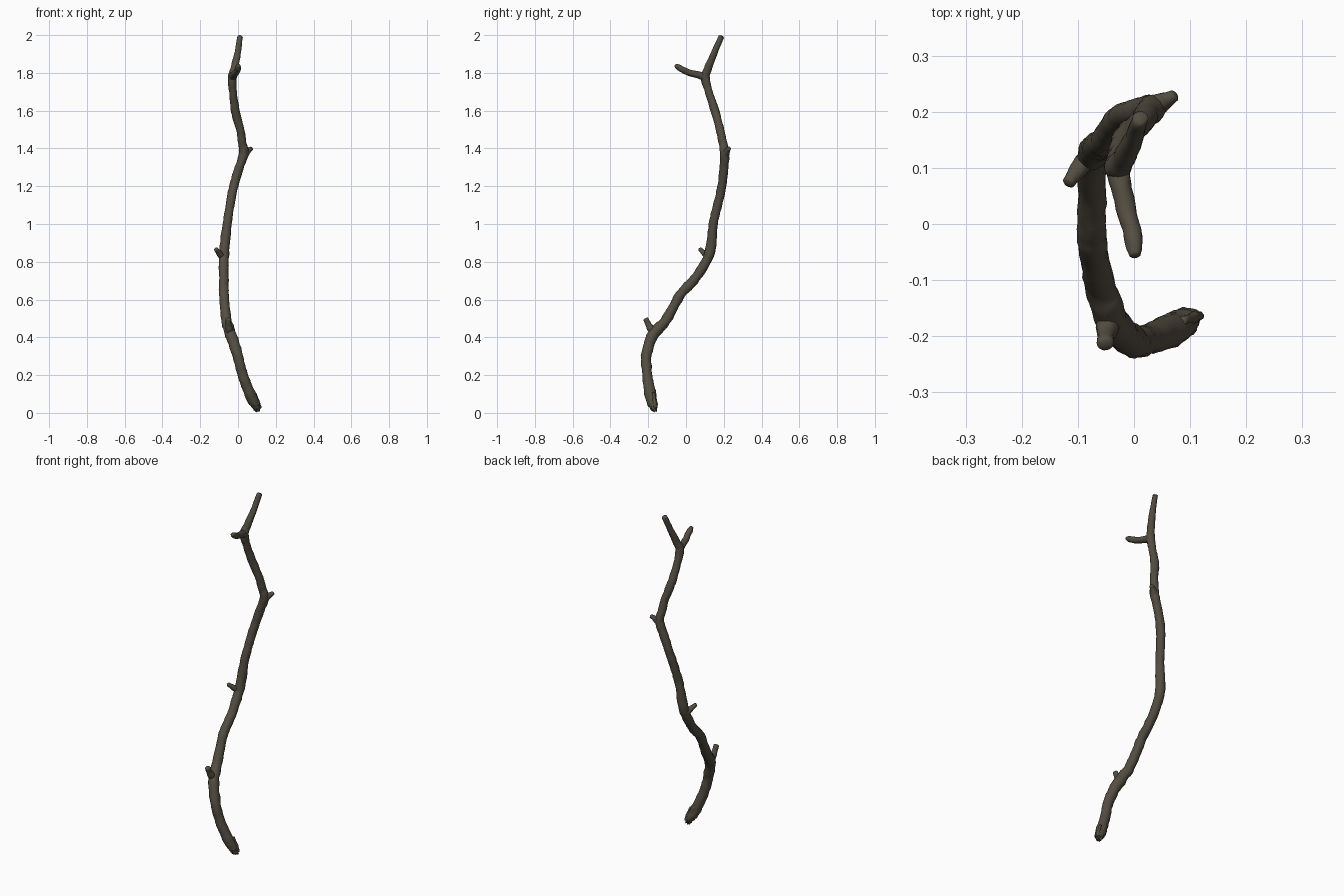
import bpy, bmesh, math, random
from mathutils import Vector, noise

random.seed(4)
SIDES = 18

bark = bpy.data.materials.new("grey brown bark")
bark.diffuse_color = (0.088, 0.075, 0.053, 1)


def spline(pts, steps):
    """Catmull-Rom through (x, y, z, radius) points."""
    p = [Vector(q) for q in pts]
    p = [2 * p[0] - p[1]] + p + [2 * p[-1] - p[-2]]
    out = []
    for i in range(1, len(p) - 2):
        a, b, c, d = p[i - 1:i + 3]
        for s in range(steps):
            t = s / steps
            out.append(0.5 * (2 * b + (c - a) * t + (2 * a - 5 * b + 4 * c - d) * t * t
                              + (3 * b - a - 3 * c + d) * t ** 3))
    return out + [p[-2]]


def limb(name, pts, steps=6, rough=0.13, jag=0.0):
    """Lumpy tube along a path, with blunt rounded ends; jag tears the first end."""
    path = spline(pts, steps)
    cen = [q.xyz for q in path]
    bm = bmesh.new()
    rings, side = [], Vector((1, 0, 0))
    n = len(path)
    for i, q in enumerate(path):
        t = (cen[min(i + 1, n - 1)] - cen[max(i - 1, 0)]).normalized()
        side = (side - t * side.dot(t)).normalized()
        up = t.cross(side)
        ring = []
        for k in range(SIDES):
            a = math.tau * k / SIDES
            d = side * math.cos(a) + up * math.sin(a)
            r = q.w * (1.03 + rough * noise.noise((cen[i] + d * 0.02) * 32)
                       + 0.6 * rough * noise.noise((cen[i] + d * 0.02) * 90))
            co = cen[i] + d * r
            if jag and i < 8:
                co += t * jag * random.uniform(-0.3, 1) * (1 - i / 8)
                co += d * 0.14 * q.w * random.uniform(-1, 1)
            ring.append(bm.verts.new(co))
        rings.append(ring)
    for a, b in zip(rings, rings[1:]):
        for k in range(SIDES):
            j = (k + 1) % SIDES
            bm.faces.new((a[k], a[j], b[j], b[k]))
    # closed ends with a small dome
    for ring, c, t, r in ((rings[0][::-1], cen[0], cen[0] - cen[1], path[0].w),
                          (rings[-1], cen[-1], cen[-1] - cen[-2], path[-1].w)):
        t = t.normalized()
        inner = [bm.verts.new(c + (v.co - c) * 0.65 + t * r * 0.3) for v in ring]
        for k in range(SIDES):
            j = (k + 1) % SIDES
            bm.faces.new((ring[k], ring[j], inner[j], inner[k]))
        bm.faces.new(inner)
    bmesh.ops.recalc_face_normals(bm, faces=bm.faces)
    me = bpy.data.meshes.new(name)
    bm.to_mesh(me)
    bm.free()
    me.materials.append(bark)
    ob = bpy.data.objects.new(name, me)
    bpy.context.collection.objects.link(ob)
    bpy.ops.object.select_all(action='DESELECT')
    ob.select_set(True)
    bpy.context.view_layer.objects.active = ob
    bpy.ops.object.shade_smooth_by_angle(angle=math.radians(50))
    return ob


# main stem, from the broken foot to the tip
limb("main_stem", [
    (0.106, -0.166, 0.008, 0.013), (0.093, -0.174, 0.04, 0.024), (0.064, -0.19, 0.1, 0.029),
    (0.025, -0.205, 0.2, 0.026), (0.0, -0.21, 0.3, 0.027), (-0.033, -0.182, 0.4, 0.029),
    (-0.05, -0.142, 0.45, 0.028), (-0.062, -0.1, 0.5, 0.026), (-0.073, -0.045, 0.6, 0.025),
    (-0.075, -0.015, 0.645, 0.025), (-0.075, 0.04, 0.7, 0.025), (-0.076, 0.106, 0.8, 0.025),
    (-0.07, 0.132, 0.88, 0.026), (-0.057, 0.145, 1.0, 0.023), (-0.042, 0.168, 1.1, 0.023),
    (-0.023, 0.19, 1.2, 0.023), (0.007, 0.201, 1.3, 0.023), (0.03, 0.206, 1.37, 0.024),
    (0.022, 0.195, 1.43, 0.022), (0.012, 0.18, 1.5, 0.021), (-0.015, 0.153, 1.6, 0.022),
    (-0.027, 0.121, 1.7, 0.02), (-0.031, 0.102, 1.775, 0.023), (-0.02, 0.115, 1.82, 0.02),
    (-0.003, 0.147, 1.9, 0.017), (0.011, 0.187, 1.992, 0.014)], jag=0.02)

# short side twigs, each with a flared collar and a blunt snapped end
limb("lower_twig", [(-0.044, -0.155, 0.41, 0.025), (-0.047, -0.182, 0.44, 0.02),
                    (-0.05, -0.2, 0.47, 0.015), (-0.051, -0.213, 0.497, 0.014)])
limb("middle_twig", [(-0.075, 0.125, 0.825, 0.021), (-0.093, 0.104, 0.838, 0.017),
                     (-0.106, 0.088, 0.853, 0.013), (-0.117, 0.074, 0.867, 0.011)])
limb("upper_twig", [(0.024, 0.202, 1.35, 0.021), (0.044, 0.214, 1.378, 0.018),
                    (0.06, 0.222, 1.393, 0.013), (0.072, 0.229, 1.4, 0.01)])
limb("fork_branch", [(-0.031, 0.107, 1.775, 0.021), (-0.025, 0.075, 1.787, 0.019),
                     (-0.015, 0.03, 1.798, 0.017), (-0.004, -0.012, 1.813, 0.016),
                     (0.0, -0.038, 1.829, 0.015), (0.001, -0.055, 1.84, 0.01)])

# torn splinters around the foot
for i, (x, y, z) in enumerate([(0.119, -0.163, 0.026), (0.086, -0.16, 0.045),
                               (0.106, -0.178, 0.022), (0.07, -0.198, 0.065)]):
    limb("foot_splinter_%d" % (i + 1), [
        (x, y, z, 0.006), (x - 0.012, y - 0.004, z + 0.03, 0.009),
        (x - 0.03, y - 0.008, z + 0.08, 0.007)], steps=4, rough=0.4)
